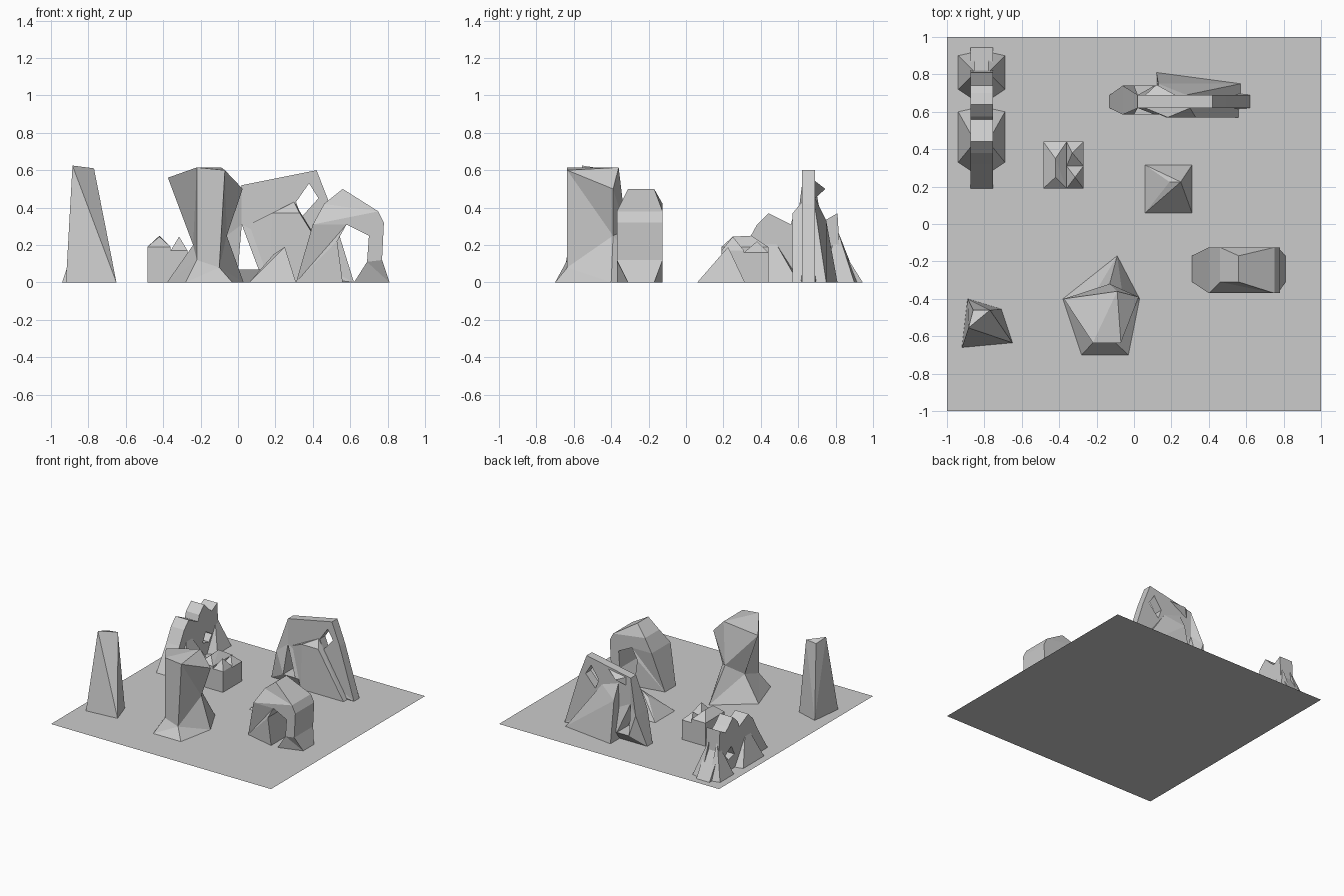
import bpy, bmesh
from mathutils import Vector
from mathutils.geometry import tessellate_polygon

if "Cube" in bpy.data.objects:
    bpy.data.objects.remove(bpy.data.objects["Cube"])


def finish(name, bm):
    bmesh.ops.recalc_face_normals(bm, faces=bm.faces[:])
    me = bpy.data.meshes.new(name)
    bm.to_mesh(me)
    bm.free()
    ob = bpy.data.objects.new(name, me)
    bpy.context.collection.objects.link(ob)
    return ob


def hull(name, pts):
    """Convex rock from its corner points."""
    bm = bmesh.new()
    vs = [bm.verts.new(p) for p in pts]
    r = bmesh.ops.convex_hull(bm, input=vs)
    loose = {g for g in r["geom_interior"] + r["geom_unused"] if isinstance(g, bmesh.types.BMVert)}
    bmesh.ops.delete(bm, geom=list(loose), context='VERTS')
    return finish(name, bm)


def slab(name, loops, near, far, place):
    """Profile with holes given thickness; near/far give depth at (a, z)."""
    bm = bmesh.new()
    flat = [p for lp in loops for p in lp]
    A = [bm.verts.new(place(a, near(a, z), z)) for a, z in flat]
    B = [bm.verts.new(place(a, far(a, z), z)) for a, z in flat]
    for t in tessellate_polygon([[Vector((a, z, 0)) for a, z in lp] for lp in loops]):
        bm.faces.new([A[i] for i in t])
        bm.faces.new([B[i] for i in reversed(t)])
    s = 0
    for lp in loops:
        n = len(lp)
        for i in range(n):
            j = (i + 1) % n
            bm.faces.new((A[s + i], A[s + j], B[s + j], B[s + i]))
        s += n
    return finish(name, bm)


def loft(name, rings):
    bm = bmesh.new()
    R = [[bm.verts.new(p) for p in r] for r in rings]
    for lo, hi in zip(R, R[1:]):
        for i in range(len(lo)):
            j = (i + 1) % len(lo)
            bm.faces.new((lo[i], lo[j], hi[j], hi[i]))
    bm.faces.new(R[0][::-1])
    bm.faces.new(R[-1])
    bmesh.ops.triangulate(bm, faces=bm.faces[:])
    return finish(name, bm)


def box_pts(x0, x1, y0, y1, z):
    return [(x, y, h) for x in (x0, x1) for y in (y0, y1) for h in (0, z)]


def along_x(a, d, z):
    return (a, d, z)


def along_y(a, d, z):
    return (d, a, z)


# Flat base sheet
bm = bmesh.new()
bmesh.ops.create_grid(bm, x_segments=1, y_segments=1, size=1)
finish("base_sheet", bm)

# Tall spire
hull("spire_rock", [(-.92, -.66, 0), (-.65, -.635, 0), (-.71, -.455, 0), (-.89, -.40, 0),
                    (-.885, -.555, .625), (-.77, -.46, .61), (-.86, -.46, .60)])

# Mushroom shaped rock: base, waist, cap
loft("mushroom_rock", [
    [(-.28, -.70, 0), (-.03, -.70, 0), (.03, -.40, 0), (-.09, -.17, 0), (-.38, -.40, 0)],
    [(-.22, -.635, .12), (-.10, -.635, .08), (-.06, -.39, .25), (-.13, -.32, .28), (-.24, -.42, .20)],
    [(-.22, -.635, .615), (-.07, -.635, .60), (.025, -.39, .50), (-.09, -.36, .615), (-.375, -.40, .56)],
])

# Front arch
slab("front_arch",
     [[(.31, 0), (.40, .31), (.46, .42), (.56, .50), (.75, .38), (.78, .32), (.77, .12), (.81, 0),
       (.62, 0), (.69, .11), (.70, .25), (.58, .31), (.53, .22), (.56, 0)]],
     lambda a, z: -.31 if z > .4 or a < .33 or a > .8 else -.37,
     lambda a, z: -.17 if z > .45 or a < .33 or a > .8 else -.125,
     along_x)

# Back arch: main frame with two openings
slab("back_arch",
     [[(-.13, 0), (-.06, .25), (.02, .52), (.42, .60), (.49, .42), (.62, 0)],
      [(.02, .31), (.11, .07), (0, .07)],
      [(.31, .43), (.38, .53), (.43, .45), (.34, .35)]],
     lambda a, z: .62 if z > .3 or a < -.1 or a > .6 else .585,
     lambda a, z: .69 if z > .3 or a < -.1 or a > .6 else .74,
     along_x)
hull("back_arch_front_strut", [(.18, .57, .37), (.33, .57, .37), (.30, .62, .43), (.06, .62, .31),
                               (.17, .57, 0), (.46, .57, 0), (.56, .57, 0), (.17, .64, 0), (.56, .64, 0)])
hull("back_arch_rear_fin", [(.12, .81, 0), (.12, .69, 0), (.57, .75, 0), (.57, .69, 0),
                            (.13, .75, .33), (.13, .69, .45), (.28, .69, .40)])
hull("back_arch_tip", [(.05, .68, .52), (.05, .68, .44), (.12, .745, .50), (.24, .68, .55)])

# Jagged wall with a small opening
slab("jagged_wall",
     [[(.19, 0), (.32, .20), (.38, .31), (.44, .37), (.56, .31), (.575, .36), (.64, .42), (.70, .36),
       (.74, .33), (.81, .37), (.82, .20), (.945, 0)],
      [(.62, .11), (.66, .19), (.74, .14), (.70, .09)]],
     lambda a, z: -.94 if z < .05 and .3 < a < .9 else -.875,
     lambda a, z: -.69 if z < .05 and .3 < a < .9 else -.755,
     along_y)
for side, x, xo in (("left", -.85, -.94), ("right", -.78, -.69)):
    for tag, y0, y1, ym in (("near", .33, .60, .44), ("far", .72, .90, .81)):
        hull(f"wall_{side}_{tag}_buttress",
             [(xo, y0, 0), (xo, y1, 0), (x, y0 - .06, 0), (x, y1 + .02, 0), (x, ym, .28)])

# Crystal cluster
hull("large_crystal", box_pts(-.485, -.36, .19, .44, .19) + [(-.42, .35, .25), (-.42, .25, .245)])
hull("front_crystal", box_pts(-.36, -.27, .19, .31, .17) + [(-.315, .25, .245)])
hull("rear_crystal", box_pts(-.36, -.27, .31, .44, .16) + [(-.33, .38, .22)])

# Small pyramid
hull("small_pyramid", [(.06, .06, 0), (.31, .06, 0), (.31, .315, 0), (.06, .315, 0),
                       (.19, .225, .15), (.25, .225, .19)])
